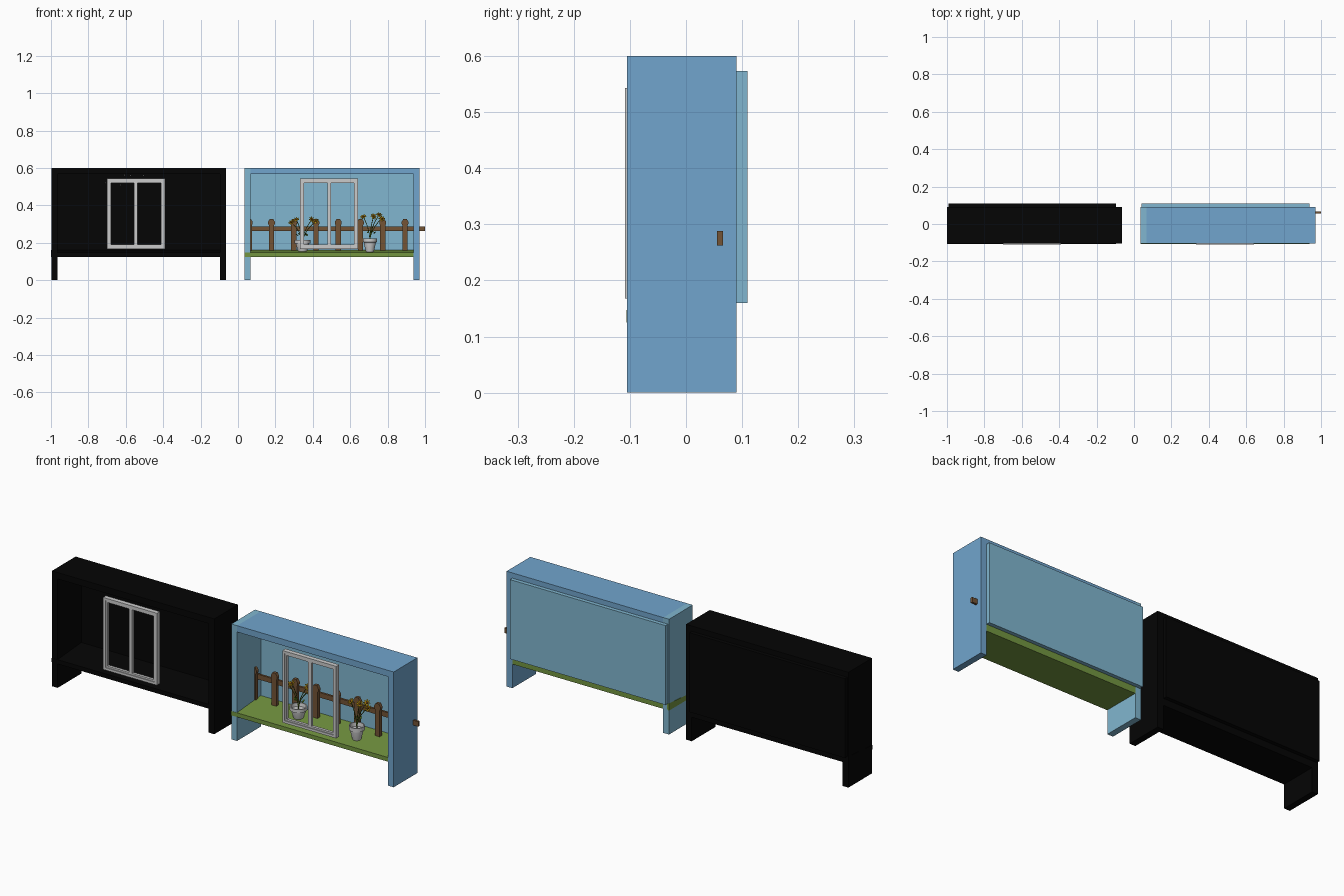
import bpy, bmesh, math, random
from mathutils import Vector, Matrix

if "Cube" in bpy.data.objects:
    bpy.data.objects.remove(bpy.data.objects["Cube"])

random.seed(4)


def material(name, rgb):
    m = bpy.data.materials.new(name)
    m.diffuse_color = [c ** 2.2 for c in rgb] + [1]
    m.use_nodes = True
    m.node_tree.nodes["Principled BSDF"].inputs["Base Color"].default_value = m.diffuse_color
    return m


BLACK = material("black", (0.05, 0.05, 0.05))
BLUE = material("blue", (0.44, 0.64, 0.80))
SKY = material("sky", (0.50, 0.71, 0.81))
GRASS = material("grass", (0.45, 0.58, 0.26))
WOOD = material("wood", (0.45, 0.33, 0.22))
YELLOW = material("yellow", (0.78, 0.62, 0.10))
BROWN = material("brown", (0.32, 0.20, 0.08))
STEM = material("stem", (0.33, 0.43, 0.12))
WHITE = material("white", (0.85, 0.85, 0.85))


def finish(name, bm, mat=None, smooth=False):
    bmesh.ops.recalc_face_normals(bm, faces=bm.faces)
    me = bpy.data.meshes.new(name)
    bm.to_mesh(me)
    bm.free()
    ob = bpy.data.objects.new(name, me)
    bpy.context.collection.objects.link(ob)
    if mat:
        me.materials.append(mat)
    if smooth:
        bpy.context.view_layer.objects.active = ob
        bpy.ops.object.select_all(action='DESELECT')
        ob.select_set(True)
        bpy.ops.object.shade_smooth_by_angle()
    return ob


def add_box(bm, x, y, z):
    size = Vector((x[1] - x[0], y[1] - y[0], z[1] - z[0]))
    mid = Vector((sum(x) / 2, sum(y) / 2, sum(z) / 2))
    bmesh.ops.create_cube(bm, size=1, matrix=Matrix.Translation(mid) @ Matrix.Diagonal((*size, 1)))


def box(name, x, y, z, mat=None):
    bm = bmesh.new()
    add_box(bm, x, y, z)
    return finish(name, bm, mat)


def extrude(name, profile, axis, depth, mat):
    """Extrude a closed 3D profile along one axis."""
    bm = bmesh.new()
    face = bm.faces.new([bm.verts.new(p) for p in profile])
    r = bmesh.ops.extrude_face_region(bm, geom=[face])
    move = Vector(axis) * depth
    bmesh.ops.translate(bm, vec=move, verts=[v for v in r["geom"] if isinstance(v, bmesh.types.BMVert)])
    return finish(name, bm, mat)


def window(name, x0):
    # Two casements with an outer rim and slimmer inner sash
    bm = bmesh.new()
    x1, z0, z1, t = x0 + 0.31, 0.168, 0.543, 0.013
    for a, b in ((x0, x0 + t), (x1 - t, x1)):
        add_box(bm, (a, b), (-0.109, -0.085), (z0, z1))
    for a, b in ((z0, z0 + t), (z1 - t, z1)):
        add_box(bm, (x0 + t, x1 - t), (-0.109, -0.085), (a, b))
    mid, s = (x0 + x1) / 2, 0.009
    for a, b in ((x0 + t, mid), (mid, x1 - t)):
        for c, d in ((a, a + s), (b - s, b)):
            add_box(bm, (c, d), (-0.105, -0.09), (z0 + t, z1 - t))
        for c, d in ((z0 + t, z0 + t + s), (z1 - t - s, z1 - t)):
            add_box(bm, (a + s, b - s), (-0.105, -0.09), (c, d))
    finish(name, bm, WHITE)


def cabinet(prefix, x0, frame, left, back, floor):
    x1, t, y = x0 + 0.935, 0.033, (-0.105, 0.09)
    box(prefix + "_left_side", (x0, x0 + t), y, (0, 0.6), left)
    box(prefix + "_right_side", (x1 - t, x1), y, (0, 0.6), frame)
    box(prefix + "_top", (x0 + t, x1 - t), y, (0.567, 0.6), frame)
    box(prefix + "_back", (x0 + 0.006, x1 - t), (0.09, 0.11), (0.16, 0.573), back)
    # Floor rises slightly towards the back
    extrude(prefix + "_floor", [(x0 - 0.001, -0.106, 0.125), (x0 - 0.001, 0.09, 0.125),
                                (x0 - 0.001, 0.09, 0.162), (x0 - 0.001, -0.106, 0.147)],
            (1, 0, 0), 0.935 - t + 0.001, floor)
    window(prefix + "_window", x0 + 0.297)


cabinet("night", -0.998, BLACK, BLACK, BLACK, BLACK)
cabinet("day", 0.035, BLUE, SKY, SKY, GRASS)

# Tiny stars on the night backdrop
for x, z in ((-0.606, 0.562), (-0.574, 0.56), (-0.505, 0.56), (-0.71, 0.52), (-0.627, 0.508)):
    bm = bmesh.new()
    bmesh.ops.create_icosphere(bm, subdivisions=1, radius=0.003,
                               matrix=Matrix.Translation((x, 0.088, z)))
    finish("star", bm, WHITE)

# Picket fence with a rail passing through the right side
box("fence_rail", (0.06, 1.0), (0.055, 0.066), (0.262, 0.288), WOOD)
for i in range(8):
    x = 0.06 + 0.119 * i
    half = [(0.014, 0.155), (0.014, 0.295), (0.018, 0.302), (0.018, 0.312), (0.009, 0.328)]
    prof = [(x + a, 0.04, z) for a, z in half] + [(x - a, 0.04, z) for a, z in reversed(half)]
    extrude("fence_post", prof, (0, 1, 0), 0.017, WOOD)


def pot(x, y, r, h):
    bm = bmesh.new()
    z = 0.152
    prof = [(0, 0), (0.55, 0), (0.85, 0.65), (0.85, 0.7), (1, 0.72), (1, 1), (0.87, 1), (0.8, 0.72), (0, 0.72)]
    vs = [bm.verts.new((x + a * r, y, z + b * h)) for a, b in prof]
    es = [bm.edges.new(e) for e in zip(vs, vs[1:])]
    bmesh.ops.spin(bm, geom=vs + es, cent=(x, y, 0), axis=(0, 0, 1), angle=2 * math.pi, steps=24)
    bmesh.ops.remove_doubles(bm, verts=bm.verts, dist=1e-5)
    finish("flower_pot", bm, WHITE, True)


def flower(root, head):
    # Curved stem
    root, head = Vector(root), Vector(head)
    cu = bpy.data.curves.new("stem", 'CURVE')
    cu.dimensions = '3D'
    cu.bevel_depth, cu.bevel_resolution = 0.002, 1
    sp = cu.splines.new('POLY')
    sp.points.add(6)
    for i, p in enumerate(sp.points):
        t = i / 6
        p.co = (*(root.xy.lerp(head.xy, t * t)), root.z + (head.z - root.z) * t, 1)
    cu.materials.append(STEM)
    bpy.context.collection.objects.link(bpy.data.objects.new("stem", cu))
    # Petal ring and centre, tilted towards the viewer
    tilt = Matrix.Translation(head) @ Matrix.Rotation(random.uniform(-0.6, 0.6), 4, 'Z') \
        @ Matrix.Rotation(random.uniform(0.7, 1.3), 4, 'X')
    bm = bmesh.new()
    for i in range(8):
        m = tilt @ Matrix.Rotation(i * math.pi / 4, 4, 'Z') @ Matrix.Translation((0.011, 0, 0)) \
            @ Matrix.Diagonal((0.008, 0.004, 0.0015, 1))
        bmesh.ops.create_icosphere(bm, subdivisions=1, radius=1, matrix=m)
    finish("petals", bm, YELLOW)
    bm = bmesh.new()
    bmesh.ops.create_uvsphere(bm, u_segments=10, v_segments=6, radius=1,
                              matrix=tilt @ Matrix.Diagonal((0.007, 0.007, 0.004, 1)))
    finish("flower_centre", bm, BROWN, True)
    # Leaf part way up the stem
    bm = bmesh.new()
    p = root.lerp(head, 0.35)
    m = Matrix.Translation(p) @ Matrix.Rotation(random.uniform(0, 6), 4, 'Z') \
        @ Matrix.Rotation(-0.6, 4, 'Y') @ Matrix.Translation((0.01, 0, 0)) @ Matrix.Diagonal((0.012, 0.005, 0.001, 1))
    bmesh.ops.create_icosphere(bm, subdivisions=1, radius=1, matrix=m)
    finish("leaf", bm, STEM)


pot(0.345, 0.005, 0.042, 0.062)
for h in ((0.285, 0.01, 0.31), (0.31, 0.0, 0.325), (0.395, 0.01, 0.325), (0.415, -0.005, 0.315)):
    flower((0.345, 0.005, 0.195), h)
pot(0.705, -0.03, 0.038, 0.072)
for h in ((0.67, -0.03, 0.34), (0.725, -0.035, 0.342), (0.755, -0.02, 0.35), (0.768, -0.03, 0.33)):
    flower((0.705, -0.03, 0.205), h)
